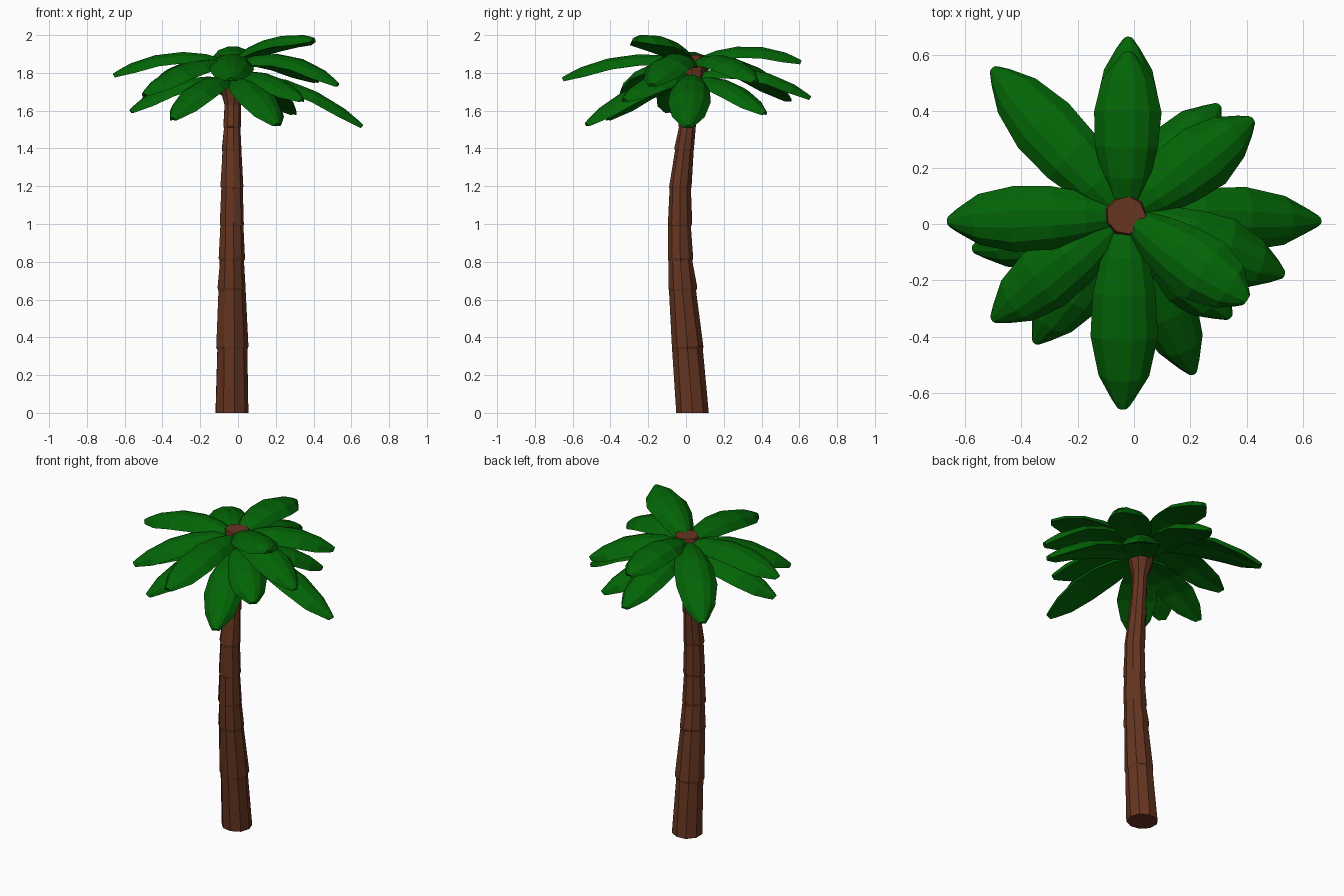
import bpy, math, random
from mathutils import Vector

if "Cube" in bpy.data.objects:
    bpy.data.objects.remove(bpy.data.objects["Cube"])

random.seed(4)


def material(name, rgb):
    m = bpy.data.materials.new(name)
    m.diffuse_color = (*rgb, 1)
    m.use_nodes = True
    m.node_tree.nodes["Principled BSDF"].inputs["Base Color"].default_value = m.diffuse_color
    return m


bark = material("bark_brown", (0.13, 0.035, 0.015))
green = material("leaf_green", (0.001, 0.13, 0.002))


def loft(name, rings, mat):
    """Flat-shaded closed skin over a list of equal-length rings."""
    n = len(rings[0])
    verts = [v for r in rings for v in r]
    faces = [list(range(n))[::-1], list(range(len(verts) - n, len(verts)))]
    for i in range(len(rings) - 1):
        for j in range(n):
            k = (j + 1) % n
            faces.append((i * n + j, i * n + k, (i + 1) * n + k, (i + 1) * n + j))
    me = bpy.data.meshes.new(name)
    me.from_pydata(verts, [], faces)
    me.materials.append(mat)
    ob = bpy.data.objects.new(name, me)
    bpy.context.collection.objects.link(ob)
    return ob


# Trunk: z, centre x, centre y, radius; a small overhanging bark step at each joint
path = [(0, -.033, .035, .09), (.35, -.033, .008, .083), (.66, -.034, -.018, .074),
        (.82, -.034, -.03, .068), (1.0, -.034, -.033, .063), (1.2, -.034, -.032, .059),
        (1.4, -.034, -.01, .052), (1.52, -.032, .006, .046), (1.63, -.03, .018, .044),
        (1.73, -.03, .025, .072), (1.84, -.03, .03, .08), (1.895, -.028, .03, .068)]
SIDES = 9


def trunk_ring(z, x, y, r, wobble):
    ring = []
    for j in range(SIDES):
        a = 2 * math.pi * j / SIDES
        rr = r * random.uniform(.96, 1.04)
        ring.append((x + rr * math.cos(a), y + rr * math.sin(a),
                     z + random.uniform(-wobble, wobble)))
    return ring


rings = []
for i, (z, x, y, r) in enumerate(path):
    step = 0 < i < 8
    if step:
        rings.append(trunk_ring(z - .012, x, y, r * .97, .006))
    rings.append(trunk_ring(z, x, y, r * (1.03 if step else 1), .006 if step else 0))
loft("trunk", rings, bark)

# Leaf outline (distance along, half width) and cross-section (side, height)
outline = [(0, .05), (.18, .088), (.38, .112), (.62, .12), (.84, .09), (.96, .042), (1, .022)]
section = [(-1, -.044), (-.55, -.042), (0, -.035), (.55, -.042), (1, -.044),
           (.66, -.002), (.25, .016), (-.25, .016), (-.66, -.002)]


def leaf(name, tip, mid_z, base_z, width=1):
    tip = Vector(tip)
    flat = Vector((tip.x + .03, tip.y - .03, 0)).normalized()
    side = Vector((-flat.y, flat.x, 0))
    base = Vector((-.03, .03, base_z)) + flat * .035
    mid = (base + tip) / 2
    mid.z = mid_z
    ctrl = 2 * mid - (base + tip) / 2
    out = []
    for t, w in outline:
        p = (1 - t) ** 2 * base + 2 * t * (1 - t) * ctrl + t * t * tip
        d = (2 * (1 - t) * (ctrl - base) + 2 * t * (tip - ctrl)).normalized()
        up = d.cross(side)
        k = min(1, .2 + w / .13)
        out.append([p + side * (s * w * width * random.uniform(.97, 1.03)) + up * (h * k)
                    for s, h in section])
    loft(name, out, green)


# Upper leaves: tip position, height at the middle, height at the base
upper = [((-.02, .61, 1.86), 1.925, 1.87), ((.42, .37, 1.76), 1.87, 1.85),
         ((.53, -.18, 1.74), 1.875, 1.85), ((.40, -.27, 1.98), 1.97, 1.88),
         ((-.04, -.655, 1.77), 1.875, 1.86), ((-.50, -.34, 1.69), 1.83, 1.85),
         ((-.66, .01, 1.79), 1.89, 1.86), ((-.50, .55, 1.66), 1.84, 1.86)]
# Lower leaves droop further
lower = [((-.02, .66, 1.67), 1.80, 1.79), ((.30, .42, 1.59), 1.73, 1.76),
         ((.66, .01, 1.52), 1.72, 1.78), ((.34, -.33, 1.66), 1.77, 1.79),
         ((.21, -.53, 1.53), 1.71, 1.77), ((-.35, -.42, 1.56), 1.73, 1.76),
         ((-.57, -.09, 1.60), 1.74, 1.76)]

for i, (tip, m, b) in enumerate(upper):
    leaf(f"upper_leaf_{i + 1}", tip, m, b)
for i, (tip, m, b) in enumerate(lower):
    leaf(f"lower_leaf_{i + 1}", tip, m, b, .95)
